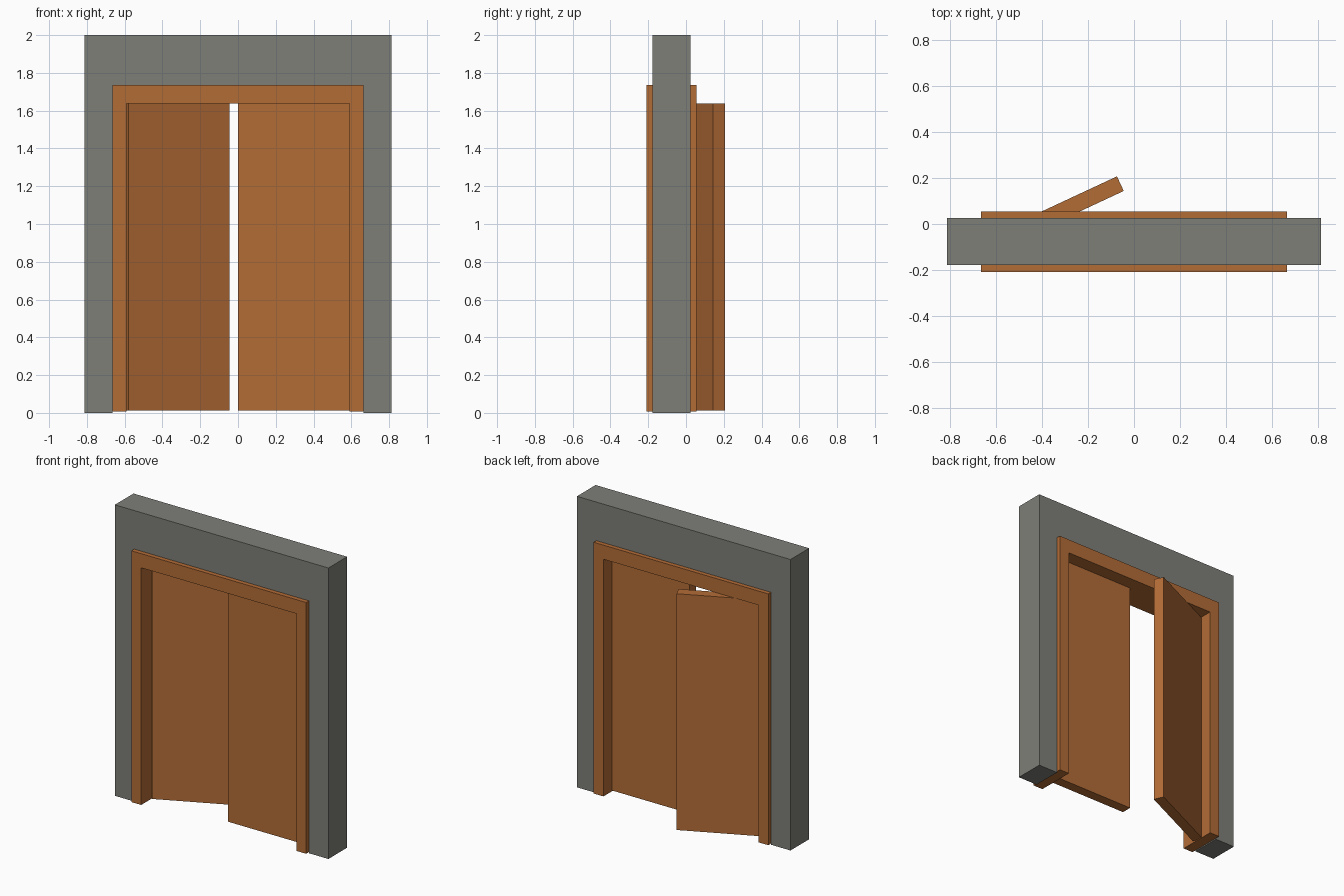
import bpy, bmesh, math
from mathutils import Matrix

if "Cube" in bpy.data.objects:
    bpy.data.objects.remove(bpy.data.objects["Cube"])


def material(name, rgb):
    m = bpy.data.materials.new(name)
    m.diffuse_color = (*rgb, 1)
    m.use_nodes = True
    m.node_tree.nodes["Principled BSDF"].inputs["Base Color"].default_value = m.diffuse_color
    return m


STONE = material("grey wall", (0.21, 0.21, 0.19))
WOOD = material("orange wood", (0.45, 0.15, 0.037))


def finish(name, bm, mat):
    bmesh.ops.recalc_face_normals(bm, faces=bm.faces)
    mesh = bpy.data.meshes.new(name)
    bm.to_mesh(mesh)
    bm.free()
    mesh.materials.append(mat)
    ob = bpy.data.objects.new(name, mesh)
    bpy.context.collection.objects.link(ob)
    return ob


def arch(name, outer, inner, z0, z_inner, z_outer, y0, y1, mat):
    """Square-topped portal profile extruded along y."""
    outline = [(-outer, z0), (-outer, z_outer), (outer, z_outer), (outer, z0),
               (inner, z0), (inner, z_inner), (-inner, z_inner), (-inner, z0)]
    bm = bmesh.new()
    face = bm.faces.new([bm.verts.new((x, y0, z)) for x, z in outline])
    ext = bmesh.ops.extrude_face_region(bm, geom=[face], use_keep_orig=True)
    for v in ext["geom"]:
        if isinstance(v, bmesh.types.BMVert):
            v.co.y = y1
    return finish(name, bm, mat)


def door(name, hinge_x, side, angle):
    """Plain leaf with its origin on the hinge line."""
    width, thick, z0, z1 = 0.59, 0.07, 0.013, 1.637
    bm = bmesh.new()
    bmesh.ops.create_cube(bm, size=1, matrix=Matrix.Translation(
        (side * width / 2, 0, (z0 + z1) / 2)) @ Matrix.Diagonal((width, thick, z1 - z0, 1)))
    ob = finish(name, bm, WOOD)
    ob.location = (hinge_x, -0.074, 0)
    ob.rotation_euler.z = math.radians(angle)
    return ob


# Wall with opening, and the frame lining it
arch("wall", 0.812, 0.664, 0, 1.735, 2.0, -0.178, 0.025, STONE)
arch("door_frame", 0.664, 0.59, 0.008, 1.638, 1.735, -0.2085, 0.0545, WOOD)

# Closed leaf and leaf standing ajar
door("right_door", 0.59, -1, 0)
door("left_door", -0.594, 1, 25)
